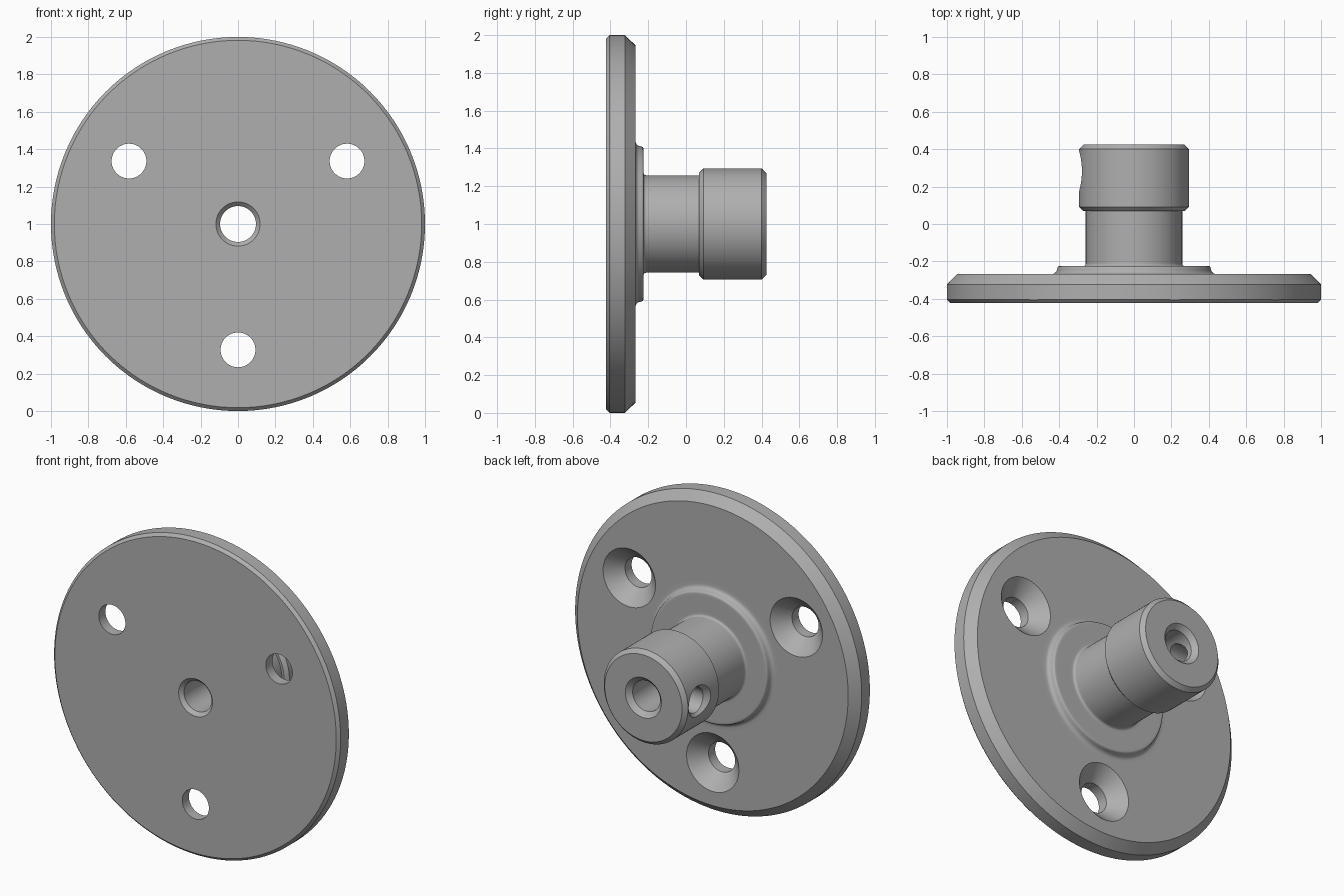
import bpy, bmesh
from math import sin, cos, pi, radians
from mathutils import Matrix, Vector

cube = bpy.data.objects.get("Cube")
if cube:
    bpy.data.objects.remove(cube, do_unlink=True)

steel = bpy.data.materials.new("satin grey metal")
steel.use_nodes = True
GREY = (0.43, 0.43, 0.43, 1)
steel.diffuse_color = GREY
steel.node_tree.nodes["Principled BSDF"].inputs["Base Color"].default_value = GREY


def lathe(name, profile, axis, origin, steps, closed=False):
    """Turn (radius, distance) points about an axis through origin."""
    bm = bmesh.new()
    verts = [bm.verts.new((r, 0, d)) for r, d in profile]
    pairs = list(zip(verts, verts[1:]))
    if closed:
        pairs.append((verts[-1], verts[0]))
    edges = [bm.edges.new(p) for p in pairs]
    bmesh.ops.spin(bm, geom=verts + edges, cent=(0, 0, 0), axis=(0, 0, 1),
                   angle=2 * pi, steps=steps, use_duplicate=False)
    bmesh.ops.remove_doubles(bm, verts=bm.verts[:], dist=1e-5)
    bmesh.ops.recalc_face_normals(bm, faces=bm.faces[:])
    turn = Vector((0, 0, 1)).rotation_difference(Vector(axis)).to_matrix().to_4x4()
    bm.transform(Matrix.Translation(origin) @ turn)
    mesh = bpy.data.meshes.new(name)
    bm.to_mesh(mesh)
    bm.free()
    mesh.materials.append(steel)
    obj = bpy.data.objects.new(name, mesh)
    bpy.context.collection.objects.link(obj)
    return obj


def arc(cr, cd, radius, start, end, n=5):
    """Profile points along a fillet or rounded edge."""
    angles = [radians(start + (end - start) * i / n) for i in range(n + 1)]
    return [(cr + radius * cos(a), cd + radius * sin(a)) for a in angles]


# Flange, raised boss, neck and collar with a chamfered through bore
BORE, FRONT, BACK, PLATE, BOSS = 0.096, -0.423, 0.425, -0.267, -0.225
profile = [(BORE, FRONT + 0.022), (0.118, FRONT), (0.982, FRONT), (1, FRONT + 0.018),
           (1, -0.323), (0.945, PLATE), (0.46, PLATE)]
profile += arc(0.438, PLATE + 0.026, 0.026, 270, 180)
profile += arc(0.398, BOSS - 0.012, 0.012, 0, 90, 4)
profile += [(0.385, BOSS), (0.285, BOSS)]
profile += arc(0.272, BOSS + 0.014, 0.014, 270, 180)
profile += [(0.258, -0.2), (0.258, 0.07), (0.272, 0.07), (0.294, 0.092),
            (0.294, 0.4), (0.27, BACK), (0.126, BACK), (BORE, BACK - 0.03)]
body = lathe("flange_and_hub", profile, (0, 1, 0), (0, 0, 1), 128, closed=True)

# Three countersunk screw holes and one radial set screw hole
cutters = []
SCREW, SINK = 0.093, 0.183
for angle in (30, 150, 270):
    a = radians(angle)
    centre = (0.673 * cos(a), 0, 1 + 0.673 * sin(a))
    cutters.append(lathe("screw_hole_cutter",
                         [(0, -0.5), (SCREW, -0.5), (SCREW, PLATE - SINK + SCREW),
                          (SINK + 0.03, PLATE + 0.03), (0, PLATE + 0.03)],
                         (0, 1, 0), centre, 48))
cutters.append(lathe("set_screw_cutter",
                     [(0, 0.02), (0.078, 0.02), (0.078, 0.262), (0.128, 0.312), (0, 0.312)],
                     (-1, 0, 0), (0, 0.283, 1), 48))

bpy.context.view_layer.objects.active = body
for cutter in cutters:
    cutter.hide_render = True
    cut = body.modifiers.new("hole", 'BOOLEAN')
    cut.operation = 'DIFFERENCE'
    cut.solver = 'EXACT'
    cut.object = cutter
    bpy.ops.object.modifier_apply(modifier=cut.name)
    bpy.data.objects.remove(cutter, do_unlink=True)

# Smooth turned surfaces with crisp chamfers
for obj in bpy.context.selected_objects:
    obj.select_set(False)
body.select_set(True)
bpy.ops.object.shade_smooth_by_angle(angle=radians(30))
